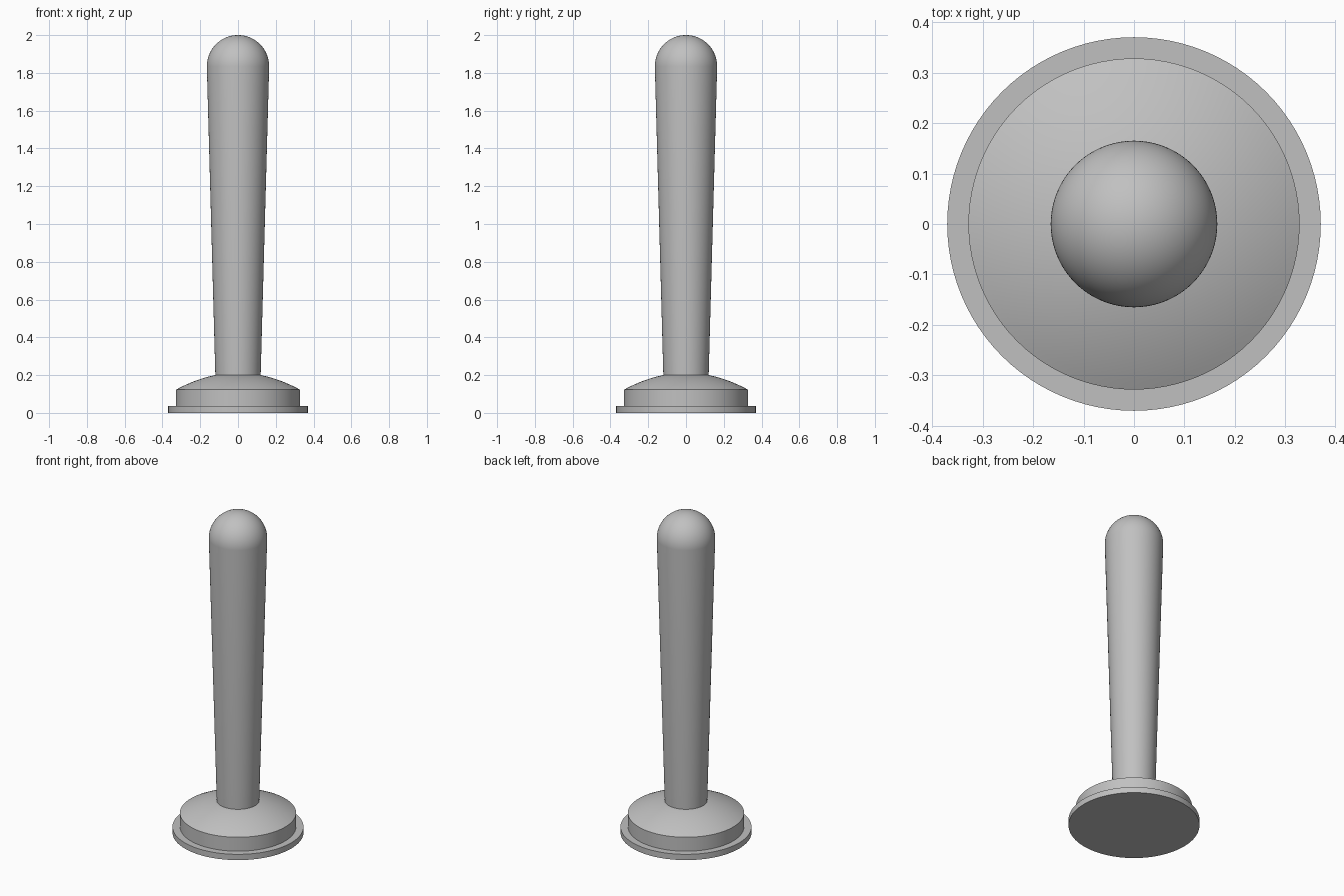
import bpy
import bmesh
from math import sin, cos, pi, radians

cube = bpy.data.objects.get("Cube")
if cube:
    bpy.data.objects.remove(cube, do_unlink=True)

SEGMENTS = 96

# Single grey material
grey = bpy.data.materials.new("plain grey")
grey.use_nodes = True
colour = (0.53, 0.53, 0.53, 1)
grey.diffuse_color = colour
grey.node_tree.nodes["Principled BSDF"].inputs["Base Color"].default_value = colour


def lathe(name, profile):
    """Spin a (radius, height) profile around z into a smooth solid."""
    bm = bmesh.new()
    verts = [bm.verts.new((r, 0, z)) for r, z in profile]
    edges = [bm.edges.new(pair) for pair in zip(verts, verts[1:])]
    bmesh.ops.spin(bm, geom=verts + edges, cent=(0, 0, 0), axis=(0, 0, 1),
                   angle=2 * pi, steps=SEGMENTS, use_merge=True)
    bmesh.ops.remove_doubles(bm, verts=bm.verts, dist=1e-5)
    bmesh.ops.recalc_face_normals(bm, faces=bm.faces)
    mesh = bpy.data.meshes.new(name)
    bm.to_mesh(mesh)
    bm.free()
    mesh.materials.append(grey)
    obj = bpy.data.objects.new(name, mesh)
    bpy.context.collection.objects.link(obj)
    bpy.ops.object.select_all(action="DESELECT")
    obj.select_set(True)
    bpy.context.view_layer.objects.active = obj
    bpy.ops.object.shade_smooth_by_angle(angle=radians(30))
    return obj


# Base: thin flange, straight collar and shallow domed shoulder
rim, rim_z, neck, neck_z = 0.328, 0.123, 0.12, 0.2
base = [(0, 0), (0.37, 0), (0.37, 0.036), (rim, 0.036)]
for i in range(13):
    r = rim + (neck - rim) * i / 12
    drop = (r * r - neck * neck) / (rim * rim - neck * neck)
    base.append((r, neck_z - drop * (neck_z - rim_z)))
base.append((0, neck_z))
lathe("base", base)

# Post: shaft widening upwards, closed by a hemisphere
tip = 0.165
post = [(0, neck_z), (neck, neck_z)]
for i in range(25):
    a = pi / 2 * i / 24
    post.append((tip * cos(a) if i < 24 else 0, 2 - tip + tip * sin(a)))
lathe("post", post)
